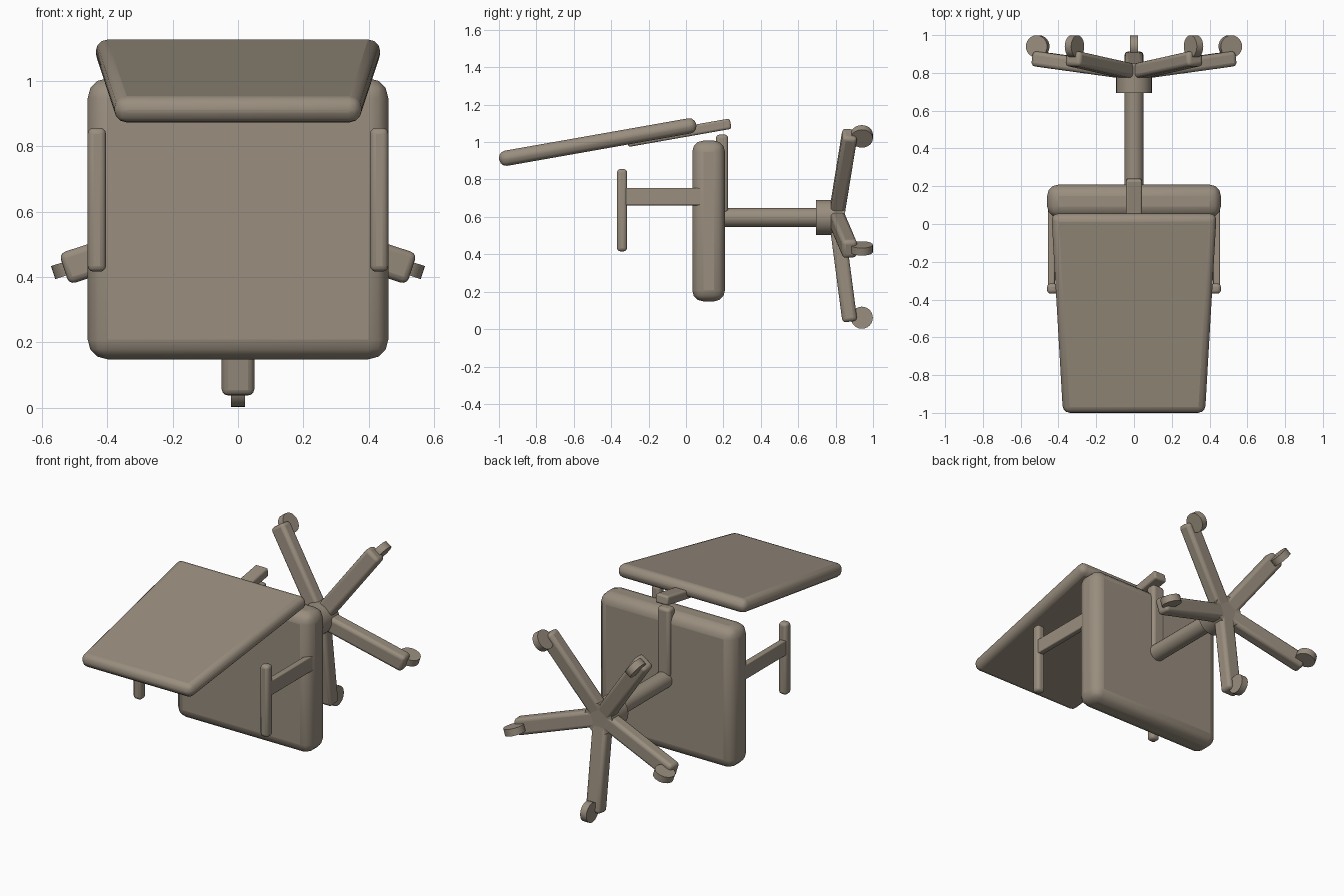
import bpy
import bmesh
from math import radians, sin, cos
from mathutils import Matrix, Vector

cube = bpy.data.objects.get("Cube")
if cube:
    bpy.data.objects.remove(cube, do_unlink=True)

# Single colour
taupe = bpy.data.materials.new("warm_taupe")
colour = (0.32, 0.27, 0.21, 1)
taupe.diffuse_color = colour
taupe.use_nodes = True
taupe.node_tree.nodes["Principled BSDF"].inputs["Base Color"].default_value = colour


def finish(name, bm, matrix, bevel=0.0, segments=3):
    bmesh.ops.recalc_face_normals(bm, faces=bm.faces[:])
    mesh = bpy.data.meshes.new(name)
    bm.to_mesh(mesh)
    bm.free()
    mesh.materials.append(taupe)
    obj = bpy.data.objects.new(name, mesh)
    obj.matrix_world = matrix
    bpy.context.collection.objects.link(obj)
    if bevel:
        mod = obj.modifiers.new("rounding", "BEVEL")
        mod.width = bevel
        mod.segments = segments
        mod.limit_method = "ANGLE"
    bpy.ops.object.select_all(action="DESELECT")
    obj.select_set(True)
    bpy.context.view_layer.objects.active = obj
    bpy.ops.object.shade_smooth_by_angle(angle=radians(35))
    return obj


def box(name, size, centre, rotation=Matrix(), bevel=0.02, taper=1.0):
    """Rounded box; taper scales the width of its -y end."""
    bm = bmesh.new()
    bmesh.ops.create_cube(bm, size=1)
    for v in bm.verts:
        v.co = Vector(a * b for a, b in zip(v.co, size))
        if v.co.y < 0:
            v.co.x *= taper
    return finish(name, bm, Matrix.Translation(centre) @ rotation, bevel)


def cylinder(name, radius, depth, centre, rotation, sides=24):
    bm = bmesh.new()
    bmesh.ops.create_cone(bm, cap_ends=True, segments=sides,
                          radius1=radius, radius2=radius, depth=depth)
    return finish(name, bm, Matrix.Translation(centre) @ rotation)


along_y = Matrix.Rotation(radians(90), 4, "X")
recline = Matrix.Rotation(radians(10), 4, "X")

# Seat and tapered backrest
box("seat", (0.92, 0.175, 0.86), (0, 0.121, 0.578), bevel=0.06)
box("backrest", (0.875, 1.07, 0.082), (0, -0.472, 1.0), recline, 0.037, 0.86)

# Backrest support: sloping strut and upright bar behind the seat
box("backrest_strut", (0.085, 0.56, 0.056), (0, -0.037, 1.05), recline, 0.012)
box("support_bar", (0.085, 0.065, 0.42), (0, 0.193, 0.83), bevel=0.018)

# Armrests
for side, label in ((1, "left"), (-1, "right")):
    box(label + "_armrest_pad", (0.056, 0.054, 0.44),
        (side * 0.432, -0.342, 0.636), bevel=0.018)
    box(label + "_armrest_arm", (0.036, 0.42, 0.092),
        (side * 0.437, -0.12, 0.708), bevel=0.006)

# Central column and hub
hub_z = 0.597
cylinder("column", 0.051, 0.58, (0, 0.49, hub_z), along_y)
cylinder("hub", 0.094, 0.155, (0, 0.772, hub_z), along_y, 32)

# Five legs, each with a caster wheel
for i in range(5):
    spin = Matrix.Rotation(radians(72 * i), 4, "Y")
    down = spin @ Vector((0, 0, -1))
    hub = Vector((0, 0, hub_z))
    tilt = spin @ Matrix.Rotation(radians(7.5), 4, "X")
    box(f"leg_{i + 1}", (0.1, 0.08, 0.555),
        hub + down * 0.282 + Vector((0, 0.84, 0)), tilt, 0.02)
    cylinder(f"caster_{i + 1}", 0.059, 0.042,
             hub + down * 0.536 + Vector((0, 0.94, 0)),
             spin @ Matrix.Rotation(radians(90), 4, "Y"))
